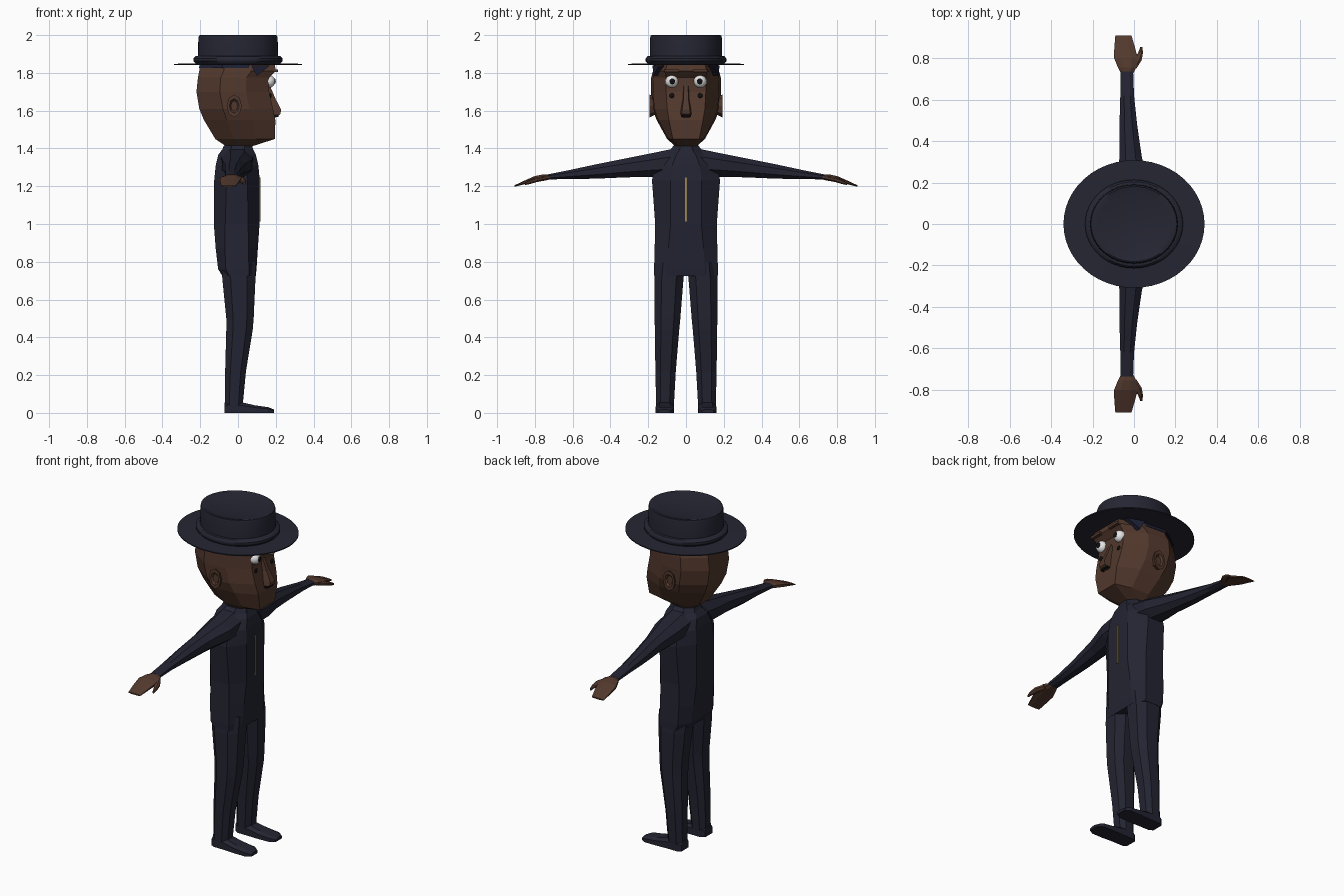
import bpy, bmesh, math
from mathutils import Vector

cube = bpy.data.objects.get("Cube")
if cube:
    bpy.data.objects.remove(cube)


def material(name, rgb):
    m = bpy.data.materials.new(name)
    m.use_nodes = True
    m.diffuse_color = (*rgb, 1)
    m.node_tree.nodes["Principled BSDF"].inputs["Base Color"].default_value = (*rgb, 1)
    return m


SKIN = material("brown skin", (.085, .04, .026))
SUIT = material("navy suit", (.0165, .0175, .031))
HAT = material("navy hat", (.018, .019, .032))
HAIR = material("dark hair", (.012, .014, .035))
WHITE = material("eye white", (.8, .8, .8))
BLACK = material("black", (.006, .005, .005))
GOLD = material("gold", (.38, .25, .07))


def finish(name, bm, mat, smooth=False):
    bmesh.ops.recalc_face_normals(bm, faces=bm.faces)
    mesh = bpy.data.meshes.new(name)
    bm.to_mesh(mesh)
    bm.free()
    mesh.materials.append(mat)
    if smooth:
        mesh.polygons.foreach_set("use_smooth", [True] * len(mesh.polygons))
        mesh.set_sharp_from_angle(angle=math.radians(40))
    obj = bpy.data.objects.new(name, mesh)
    bpy.context.collection.objects.link(obj)
    return obj


def loft(name, rings, mat):
    """Skin a row of equal-length rings and cap both ends."""
    bm = bmesh.new()
    rows = [[bm.verts.new(p) for p in ring] for ring in rings]
    n = len(rows[0])
    for a, b in zip(rows, rows[1:]):
        for i in range(n):
            j = (i + 1) % n
            bm.faces.new((a[i], a[j], b[j], b[i]))
    bm.faces.new(rows[0])
    bm.faces.new(rows[-1])
    return finish(name, bm, mat)


def chamfered(a0, a1, b0, b1, k=.28):
    """Rectangle with cut corners, as eight 2D points."""
    da, db = (a1 - a0) * k, (b1 - b0) * k
    return [(a0 + da, b0), (a1 - da, b0), (a1, b0 + db), (a1, b1 - db),
            (a1 - da, b1), (a0 + da, b1), (a0, b1 - db), (a0, b0 + db)]


def upright(z, x0, x1, y0, y1, k=.28):
    return [(x, y, z) for x, y in chamfered(x0, x1, y0, y1, k)]


def sideways(s, y, x0, x1, z0, z1, k=.28):
    return [(x, s * y, z) for x, z in chamfered(x0, x1, z0, z1, k)]


def ball(name, centre, size, mat, segments=20):
    bm = bmesh.new()
    bmesh.ops.create_uvsphere(bm, u_segments=segments, v_segments=segments // 2, radius=1)
    bmesh.ops.scale(bm, vec=size, verts=bm.verts)
    bmesh.ops.translate(bm, vec=centre, verts=bm.verts)
    return finish(name, bm, mat, True)


def box(name, centre, size, mat):
    bm = bmesh.new()
    bmesh.ops.create_cube(bm, size=1)
    bmesh.ops.scale(bm, vec=size, verts=bm.verts)
    bmesh.ops.translate(bm, vec=centre, verts=bm.verts)
    return finish(name, bm, mat)


# Hat: one turned profile, narrowed from side to side
profile = [(0, 1.842), (.34, 1.842), (.34, 1.848), (.225, 1.85), (.236, 1.862),
           (.236, 1.876), (.225, 1.888), (.212, 1.89), (.21, 1.985), (.207, 1.997),
           (.2, 2.0), (.17, 1.992), (0, 1.98)]
bm = bmesh.new()
chain = [bm.verts.new((r, 0, z)) for r, z in profile]
edges = [bm.edges.new(pair) for pair in zip(chain, chain[1:])]
bmesh.ops.spin(bm, geom=chain + edges, cent=(0, 0, 0), axis=(0, 0, 1),
               angle=math.tau, steps=48)
bmesh.ops.remove_doubles(bm, verts=bm.verts, dist=.0005)
bmesh.ops.scale(bm, vec=(1, .905, 1), verts=bm.verts)
finish("hat", bm, HAT, True)


# Head: faceted rings with a narrow flat face towards +x
def head_ring(z, back, front, wide, face):
    d = front - back
    half = [(front, face), (back + d * .68, wide * .94), (back + d * .32, wide),
            (back, wide * .5)]
    return [(x, y, z) for x, y in half] + [(x, -y, z) for x, y in reversed(half)]


head = loft("head", [head_ring(*r) for r in (
    (1.41, -.06, .07, .055, .03), (1.45, -.12, .195, .1, .07),
    (1.55, -.18, .198, .155, .09), (1.61, -.205, .185, .178, .1),
    (1.70, -.22, .165, .186, .105), (1.775, -.212, .165, .184, .105),
    (1.81, -.205, .2, .175, .11), (1.845, -.2, .195, .165, .1))], SKIN)
head.data.materials.append(HAIR)
loft("hair", [head_ring(1.825, -.206, .17, .175, .1),
              head_ring(1.843, -.204, .175, .171, .1)], HAIR)
loft("neck", [upright(1.37, -.07, .06, -.07, .07), upright(1.43, -.06, .07, -.055, .055)], SKIN)
loft("collar", [upright(1.375, -.09, .085, -.1, .1), upright(1.415, -.075, .075, -.065, .065)], SUIT)

# Nose: wedge that widens and projects downwards, with dark nostrils under it
loft("nose", [[(.14, -w, z), (x, -w * .6, z), (x, w * .6, z), (.14, w, z)] for z, x, w in (
    (1.565, .2, .03), (1.582, .225, .038), (1.605, .228, .034),
    (1.66, .2, .022), (1.73, .17, .018))], SKIN)
box("mouth", (.2, 0, 1.572), (.03, .055, .012), BLACK)

for s, side in ((1, "left"), (-1, "right")):
    # Eyes, brows, cheek spots, ears and temple hair
    ball(side + "_eye", (.163, s * .075, 1.755), (.034, .034, .034), WHITE)
    ball(side + "_pupil", (.192, s * .073, 1.755), (.008, .015, .016), BLACK)
    box(side + "_brow", (.19, s * .075, 1.812), (.045, .075, .014), SKIN)
    ball(side + "_cheek_spot", (.172, s * .075, 1.68), (.006, .013, .013), BLACK, 12)
    ear = loft(side + "_ear", [[(-.02 + r * math.cos(t), s * y, 1.625 + 1.5 * r * math.sin(t))
               for t in (i * math.tau / 8 for i in range(8))]
               for y, r in ((.16, .03), (.192, .04), (.192, .026), (.182, .018))], SKIN)
    loft(side + "_temple_hair", [[(.07, s * y, 1.84), (.17, s * (y - .035), 1.84),
         (.1, s * (y - .006), 1.785)] for y in (.15, .178)], HAIR)

    # Arm tapering from the shoulder to the wrist
    loft(side + "_sleeve", [sideways(s, *r) for r in (
        (.06, -.09, .08, 1.25, 1.4), (.18, -.085, .075, 1.25, 1.375),
        (.32, -.07, .038, 1.247, 1.347), (.48, -.07, .015, 1.24, 1.315),
        (.62, -.066, .0, 1.238, 1.285), (.735, -.065, -.004, 1.236, 1.262))], SUIT)

    # Flat hand with a separate thumb
    loft(side + "_hand", [sideways(s, *r) for r in (
        (.715, -.058, -.01, 1.237, 1.259), (.755, -.078, .012, 1.228, 1.263),
        (.80, -.096, .018, 1.222, 1.254), (.85, -.095, .005, 1.212, 1.232),
        (.908, -.09, -.012, 1.197, 1.205))], SKIN)
    loft(side + "_thumb", [sideways(s, *r) for r in (
        (.75, -.03, .012, 1.23, 1.255), (.79, -.005, .037, 1.222, 1.247),
        (.825, .02, .043, 1.212, 1.234), (.852, .03, .041, 1.206, 1.218))], SKIN)

    # Trouser leg
    def leg_ring(z, x0, x1, inner, outer):
        y0, y1 = sorted((s * inner, s * outer))
        return upright(z, x0, x1, y0, y1, .25)

    loft(side + "_leg", [leg_ring(*r) for r in (
        (.8, -.09, .095, .004, .16), (.70, -.082, .092, .014, .168),
        (.5, -.062, .083, .03, .166), (.44, -.062, .078, .036, .165),
        (.22, -.068, .042, .054, .162), (.04, -.07, .025, .064, .158))], SUIT)

    # Shoe with a low tapering toe
    shoe = [(-.072, .078, .147, .055), (-.05, .064, .158, .06), (.02, .064, .158, .056),
            (.09, .063, .162, .04), (.16, .066, .162, .03), (.19, .085, .145, .018)]
    loft(side + "_shoe", [[(x, s * a, 0), (x, s * b, 0), (x, s * b, h * .7),
         (x, s * (b - .02), h), (x, s * (a + .02), h), (x, s * a, h * .7)]
         for x, a, b, h in shoe], SUIT)

# Torso with jacket tail ending in a step at the back
loft("torso", [upright(z, x0, x1, -w, w, k) for z, x0, x1, w, k in (
    (.725, -.082, .094, .168, .2), (.76, -.105, .098, .169, .2),
    (.87, -.118, .105, .166, .22), (1.0, -.128, .114, .163, .25),
    (1.23, -.126, .115, .18, .27), (1.31, -.118, .108, .165, .28),
    (1.365, -.105, .095, .13, .3), (1.4, -.08, .078, .07, .3))], SUIT)

# Gold zip down the chest
box("zip", (.1155, 0, 1.13), (.009, .009, .235), GOLD)
